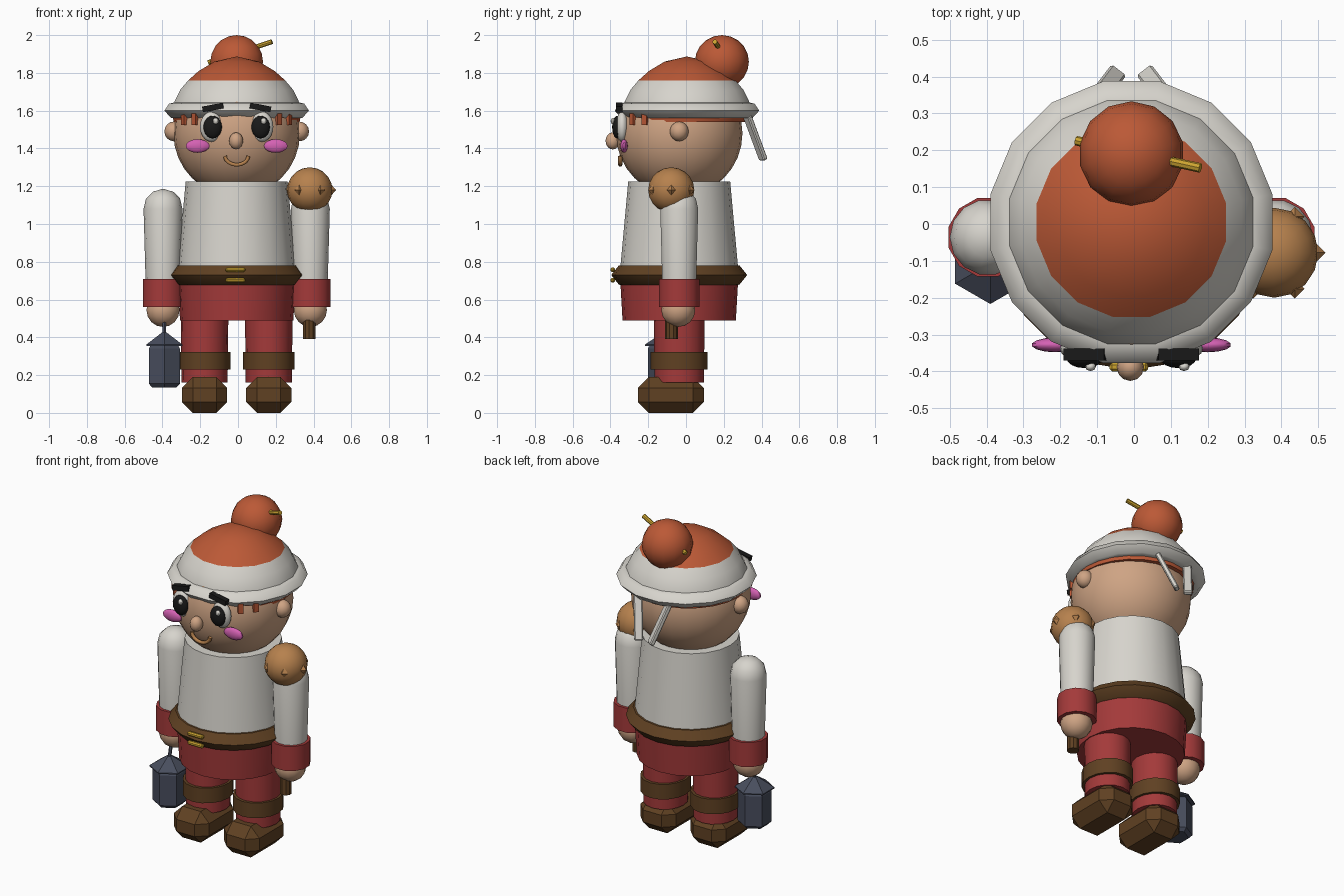
import bpy, bmesh, math
from mathutils import Matrix, Vector, Euler

if "Cube" in bpy.data.objects:
    bpy.data.objects.remove(bpy.data.objects["Cube"])

CX, CY = -0.007, -0.036   # body axis


def mat(name, r, g, b):
    m = bpy.data.materials.new(name)
    m.diffuse_color = (r, g, b, 1)
    m.use_nodes = True
    m.node_tree.nodes["Principled BSDF"].inputs["Base Color"].default_value = m.diffuse_color
    return m


CLOTH = mat("off_white", 0.68, 0.66, 0.61)
ORANGE = mat("hat_orange", 0.50, 0.10, 0.037)
SKIN = mat("skin", 0.62, 0.37, 0.23)
RED = mat("dark_red", 0.37, 0.042, 0.042)
BROWN = mat("leather_brown", 0.115, 0.052, 0.016)
TAN = mat("tan", 0.47, 0.22, 0.075)
GOLD = mat("gold", 0.60, 0.37, 0.03)
SLATE = mat("slate", 0.065, 0.075, 0.11)
BLACK = mat("black", 0.01, 0.01, 0.01)
PINK = mat("pink", 0.66, 0.12, 0.45)


def finish(name, bm, material, angle=35):
    bmesh.ops.recalc_face_normals(bm, faces=bm.faces[:])
    me = bpy.data.meshes.new(name)
    bm.to_mesh(me)
    bm.free()
    me.materials.append(material)
    if angle:
        me.polygons.foreach_set("use_smooth", [True] * len(me.polygons))
        me.set_sharp_from_angle(angle=math.radians(angle))
    ob = bpy.data.objects.new(name, me)
    bpy.context.collection.objects.link(ob)
    return ob


def ball(name, loc, size, material, seg=16, rings=10, angle=40):
    bm = bmesh.new()
    bmesh.ops.create_uvsphere(bm, u_segments=seg, v_segments=rings, radius=1,
                              matrix=Matrix.LocRotScale(Vector(loc), None, Vector(size)))
    return finish(name, bm, material, angle)


def lathe(name, profile, material, x=CX, y=CY, seg=16, sx=1, sy=1, turn=0.0, angle=35):
    """Spin (radius, height) points round z; both ends are capped."""
    bm = bmesh.new()
    rings = []
    for r, z in profile:
        ring = []
        for i in range(seg):
            a = 2 * math.pi * i / seg + turn
            ring.append(bm.verts.new((x + r * sx * math.cos(a), y + r * sy * math.sin(a), z)))
        rings.append(ring)
    for lo, hi in zip(rings, rings[1:]):
        for i in range(seg):
            j = (i + 1) % seg
            bm.faces.new((lo[i], lo[j], hi[j], hi[i]))
    bm.faces.new(rings[0][::-1])
    bm.faces.new(rings[-1])
    bmesh.ops.remove_doubles(bm, verts=bm.verts[:], dist=0.0005)
    return finish(name, bm, material, angle)


def box(name, loc, size, material, rot=(0, 0, 0), bevel=0.0):
    bm = bmesh.new()
    bmesh.ops.create_cube(bm, size=1)
    bmesh.ops.scale(bm, vec=size, verts=bm.verts[:])
    if bevel:
        bmesh.ops.bevel(bm, geom=bm.edges[:], offset=bevel, segments=1, affect='EDGES')
    bmesh.ops.transform(bm, verts=bm.verts[:],
                        matrix=Matrix.LocRotScale(Vector(loc), Euler(rot), None))
    return finish(name, bm, material, 0)


def rod(name, a, b, radius, material, seg=8):
    a, b = Vector(a), Vector(b)
    bm = bmesh.new()
    q = (b - a).to_track_quat('Z', 'Y')
    bmesh.ops.create_cone(bm, cap_ends=True, segments=seg, radius1=radius, radius2=radius,
                          depth=(b - a).length, matrix=Matrix.LocRotScale((a + b) / 2, q, None))
    return finish(name, bm, material)


# Torso, hips and belt
lathe("shirt", [(0.318, 0.70), (0.27, 1.225)], CLOTH, seg=20)
lathe("trousers", [(0.30, 0.49), (0.312, 0.70)], RED, seg=20)
lathe("belt", [(0.29, 0.67), (0.32, 0.68), (0.36, 0.73), (0.32, 0.78), (0.29, 0.785)],
      BROWN, seg=20)
for z in (0.702, 0.758):
    box("buckle_bar", (CX - 0.007, CY - 0.352, z), (0.105, 0.024, 0.024), GOLD, bevel=0.007)

# Legs, bands and shoes
for s in (-1, 1):
    x = CX + s * 0.17
    lathe("leg", [(0.122, 0.16), (0.126, 0.52)], RED, x=x, sy=1.07)
    lathe("boot_band", [(0.137, 0.23), (0.137, 0.322)], BROWN, x=x, sy=1.1)
    box("shoe", (x, -0.08, 0.095), (0.24, 0.35, 0.19), BROWN, bevel=0.058)

# Arms with cuffs and hands
for s in (-1, 1):
    x = CX + s * 0.39
    lathe("sleeve", [(0.09, 0.62), (0.103, 1.08), (0.09, 1.135), (0.055, 1.17), (0.0, 1.187)],
          CLOTH, x=x, seg=14)
    lathe("cuff", [(0.11, 0.56), (0.11, 0.71)], RED, x=x, seg=12, turn=math.pi / 12)
    ball("hand", (x, CY - 0.005, 0.545), (0.09, 0.09, 0.09), SKIN, 14, 8)

# Shoulder ball with studs, and the grip in the hand
SB = Vector((0.38, -0.078, 1.18))
ball("shoulder_ball", SB, (0.12, 0.122, 0.12), TAN, 16, 10)
for i in range(6):
    a = i * math.pi / 3
    p = SB + 0.113 * Vector((math.cos(a), math.sin(a), 0))
    ball("stud", p, (0.026, 0.026, 0.03), TAN, 4, 2, 0)
rod("grip", (0.377, -0.077, 0.39), (0.377, -0.077, 0.52), 0.034, BROWN, 10)

# Lantern
LX, LY = -0.39, -0.107
hexa = dict(x=LX, y=LY, seg=6, turn=math.pi / 6, angle=0)
lathe("lantern_body", [(0.075, 0.135), (0.095, 0.155), (0.095, 0.34), (0.08, 0.365)],
      SLATE, **hexa)
lathe("lantern_roof", [(0.11, 0.355), (0.11, 0.362), (0.015, 0.425)], SLATE, **hexa)
rod("lantern_handle", (LX, LY, 0.41), (LX, LY + 0.02, 0.50), 0.01, SLATE, 6)

# Head, ears and nose
ball("head", (CX, CY, 1.48), (0.335, 0.335, 0.335), SKIN, 24, 16)
for s in (-1, 1):
    ball("ear", (CX + s * 0.333, CY, 1.49), (0.05, 0.05, 0.052), SKIN, 12, 8)
ball("nose", (CX - 0.003, -0.388, 1.44), (0.037, 0.038, 0.045), SKIN, 12, 8)

# Eyes, brows and cheeks
for s in (-1, 1):
    ball("eye_white", (CX + s * 0.134, -0.338, 1.515), (0.06, 0.034, 0.08), CLOTH)
    ball("pupil", (CX + s * 0.127, -0.364, 1.513), (0.049, 0.027, 0.06), BLACK)
    ball("eye_glint", (CX + s * 0.127 + 0.016, -0.387, 1.545), (0.015, 0.012, 0.017), CLOTH, 8, 6)
    box("brow", (CX + s * 0.126, -0.354, 1.617), (0.112, 0.033, 0.03), BLACK,
        rot=(0, math.radians(s * 11), 0))
    ball("cheek", (CX + s * 0.207, -0.328, 1.413), (0.064, 0.02, 0.036), PINK, 14, 8)

# Smiling mouth: a swept arc
cu = bpy.data.curves.new("mouth", 'CURVE')
cu.dimensions = '3D'
cu.bevel_depth = 0.011
cu.bevel_resolution = 1
cu.use_fill_caps = True
sp = cu.splines.new('POLY')
sp.points.add(8)
for i, pt in enumerate(sp.points):
    a = math.pi * (1 + i / 8)
    pt.co = (CX + 0.062 * math.cos(a), -0.348, 1.36 + 0.047 * math.sin(a), 1)
cu.materials.append(TAN)
bpy.context.collection.objects.link(bpy.data.objects.new("mouth", cu))

# Hair rim under the hat and small side locks
lathe("hair", [(0.333, 1.54), (0.345, 1.60)], ORANGE, y=CY + 0.022, seg=24)
for s in (-1, 1):
    for deg in (33, 48):
        a = math.radians(deg)
        box("hair_lock", (CX + s * 0.33 * math.cos(a), CY - 0.33 * math.sin(a), 1.555),
            (0.022, 0.03, 0.06), ORANGE, rot=(0, 0, s * -a))

# Hat: rolled brim, pale band and coloured crown
HY = 0.005
lathe("hat_brim", [(0.33, 1.56), (0.355, 1.562), (0.39, 1.60), (0.365, 1.637), (0.33, 1.645)],
      CLOTH, y=HY, seg=16, turn=math.pi / 16, angle=50)
lathe("hat_band", [(0.345, 1.61), (0.335, 1.65), (0.305, 1.71), (0.262, 1.76)],
      CLOTH, y=HY, seg=16, turn=math.pi / 16)
lathe("hat_crown", [(0.262, 1.76), (0.205, 1.81), (0.12, 1.86), (0.0, 1.887)],
      ORANGE, y=HY, seg=16, turn=math.pi / 16)

# Bobble with a pin through it
ball("bobble", (CX, 0.19, 1.859), (0.143, 0.143, 0.141), ORANGE, 14, 10)
rod("bobble_pin", (-0.157, 0.226, 1.855), (0.18, 0.152, 1.965), 0.013, GOLD)

# Ribbon tails hanging at the back
for s in (-1, 1):
    top, tip = Vector((CX + s * 0.105, 0.325, 1.57)), Vector((CX + s * 0.04, 0.41, 1.34))
    q = (tip - top).to_track_quat('Z', 'Y').to_euler()
    box("ribbon_tail", (top + tip) / 2, (0.05, 0.028, (tip - top).length), CLOTH, rot=q, bevel=0.006)
